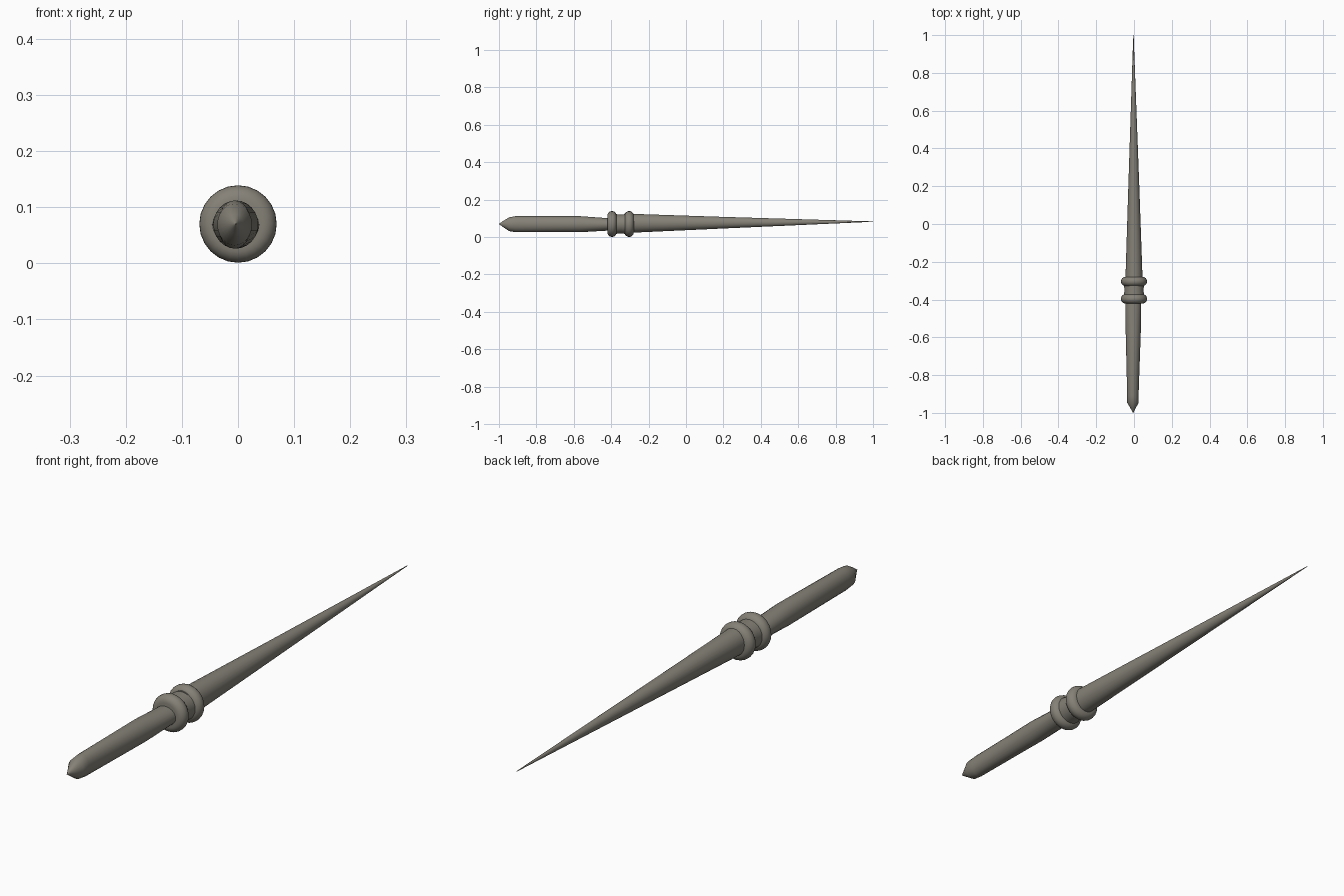
import bpy, bmesh, math

if "Cube" in bpy.data.objects:
    bpy.data.objects.remove(bpy.data.objects["Cube"])

wood = bpy.data.materials.new("grey_brown_wood")
wood.diffuse_color = (0.235, 0.22, 0.185, 1)
wood.use_nodes = True
wood.node_tree.nodes["Principled BSDF"].inputs["Base Color"].default_value = wood.diffuse_color


def loft(name, sections, sides=24, angle=40):
    """Skin elliptical sections (y, centre x, centre z, radius x, radius z) along y."""
    bm = bmesh.new()
    rings = []
    for y, cx, cz, rx, rz in sections:
        ring = []
        for i in range(sides):
            a = 2 * math.pi * i / sides
            ring.append(bm.verts.new((cx + rx * math.cos(a), y, cz + rz * math.sin(a))))
        rings.append(ring)
    for lo, hi in zip(rings, rings[1:]):
        for i in range(sides):
            j = (i + 1) % sides
            bm.faces.new((lo[i], lo[j], hi[j], hi[i]))
    bm.faces.new(rings[0])
    bm.faces.new(rings[-1])
    bmesh.ops.remove_doubles(bm, verts=bm.verts, dist=1e-6)
    bmesh.ops.recalc_face_normals(bm, faces=bm.faces)
    me = bpy.data.meshes.new(name)
    bm.to_mesh(me)
    bm.free()
    me.materials.append(wood)
    ob = bpy.data.objects.new(name, me)
    bpy.context.collection.objects.link(ob)
    bpy.ops.object.select_all(action='DESELECT')
    bpy.context.view_layer.objects.active = ob
    ob.select_set(True)
    bpy.ops.object.shade_smooth_by_angle(angle=math.radians(angle))
    return ob


# handle with a pointed pommel, flattening from tall to wide towards the collar
loft("handle", [
    (-1.0, -0.004, 0.070, 0.001, 0.001),
    (-0.975, -0.005, 0.070, 0.014, 0.018),
    (-0.945, -0.006, 0.069, 0.031, 0.037),
    (-0.91, -0.006, 0.069, 0.030, 0.043),
    (-0.57, -0.004, 0.069, 0.040, 0.043),
    (-0.43, -0.004, 0.068, 0.042, 0.034),
    (-0.38, -0.004, 0.068, 0.042, 0.034)])

# long tapering shaft
loft("shaft", [
    (-0.33, 0.0, 0.074, 0.046, 0.051),
    (-0.28, 0.0, 0.074, 0.045, 0.050),
    (0.2, -0.001, 0.077, 0.029, 0.031),
    (1.0, -0.003, 0.083, 0.001, 0.001)])

# collar: spool core with two rounded rings
loft("collar_core", [
    (-0.41, 0, 0.07, 0.05, 0.05), (-0.375, 0, 0.07, 0.053, 0.053),
    (-0.35, 0, 0.07, 0.05, 0.05),
    (-0.325, 0, 0.07, 0.053, 0.053), (-0.29, 0, 0.07, 0.05, 0.05)])
for part, y in (("rear_ring", -0.396), ("front_ring", -0.304)):
    prof = []
    for k in range(13):
        t = math.pi * k / 12
        r = 0.044 + 0.025 * math.sin(t)
        prof.append((y - 0.025 * math.cos(t), 0, 0.07, r, r))
    loft(part, prof)
